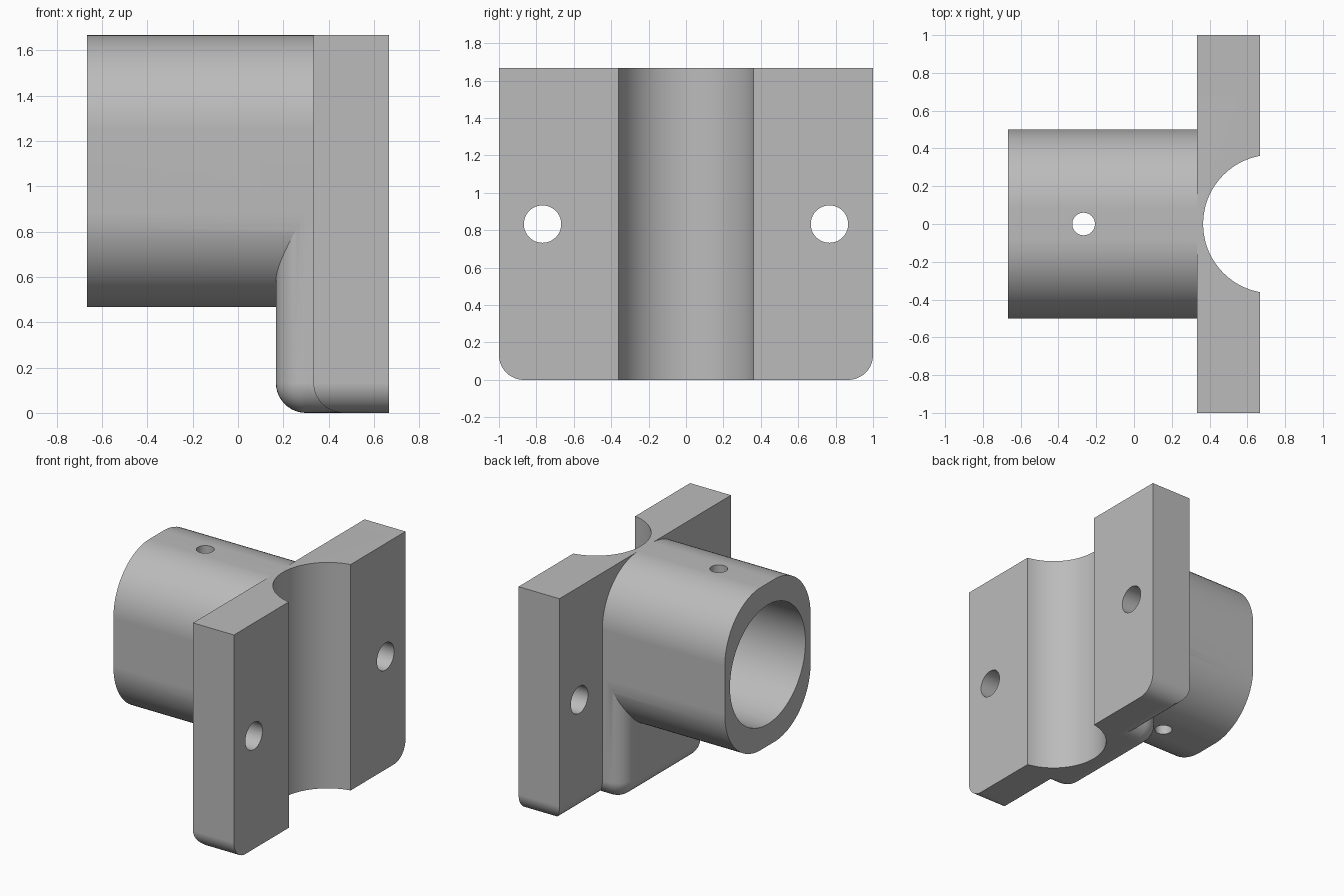
import bpy, bmesh
from math import radians, sin, cos, pi
from mathutils import Vector

if "Cube" in bpy.data.objects:
    bpy.data.objects.remove(bpy.data.objects["Cube"])

grey = bpy.data.materials.new("light grey metal")
grey.use_nodes = True
grey.diffuse_color = (0.5, 0.5, 0.5, 1)
grey.node_tree.nodes["Principled BSDF"].inputs["Base Color"].default_value = (0.5, 0.5, 0.5, 1)

TOP, FILLET = 1.667, 0.133


def finish(name, bm):
    bmesh.ops.recalc_face_normals(bm, faces=bm.faces)
    mesh = bpy.data.meshes.new(name)
    bm.to_mesh(mesh)
    bm.free()
    mesh.materials.append(grey)
    ob = bpy.data.objects.new(name, mesh)
    bpy.context.collection.objects.link(ob)
    return ob


def prism(name, profile, axis, lo, hi):
    """Extrude a closed 2D profile along axis x, y or z."""
    place = {"x": lambda a, b, t: (t, a, b),
             "y": lambda a, b, t: (a, t, b),
             "z": lambda a, b, t: (a, b, t)}[axis]
    bm = bmesh.new()
    face = bm.faces.new([bm.verts.new(place(a, b, lo)) for a, b in profile])
    new = bmesh.ops.extrude_face_region(bm, geom=[face])["geom"]
    shift = Vector(place(0, 0, hi - lo))
    bmesh.ops.translate(bm, vec=shift, verts=[v for v in new if isinstance(v, bmesh.types.BMVert)])
    return finish(name, bm)


def rounded(a0, a1, b0, b1, radii, steps=12):
    """Rectangle with a radius per corner, from lower left counter-clockwise."""
    corners = [(a0, b0, 1, 1), (a1, b0, -1, 1), (a1, b1, -1, -1), (a0, b1, 1, -1)]
    points = []
    for i, ((a, b, sa, sb), r) in enumerate(zip(corners, radii)):
        if r == 0:
            points.append((a, b))
            continue
        for k in range(steps + 1):
            t = pi + (i + k / steps) * pi / 2
            points.append((a + sa * r + r * cos(t), b + sb * r + r * sin(t)))
    return points


def circle(a, b, r, n=64):
    return [(a + r * cos(2 * pi * k / n), b + r * sin(2 * pi * k / n)) for k in range(n)]


def combine(target, other, operation):
    mod = target.modifiers.new("combine", "BOOLEAN")
    mod.operation, mod.solver, mod.object = operation, "EXACT", other
    bpy.context.view_layer.objects.active = target
    bpy.ops.object.modifier_apply(modifier=mod.name)
    bpy.data.objects.remove(other)


# Mounting plate: rounded lower corners and rounded lower back edge
bracket = prism("bracket", rounded(-1, 1, 0, TOP, (FILLET, FILLET, 0, 0)), "x", 0.333, 0.667)
edge = prism("edge_shape", rounded(0.333, 0.9, 0, 2, (FILLET, 0, 0, 0)), "y", -1.2, 1.2)
combine(bracket, edge, "INTERSECT")

# Support block below the socket, with filleted free edges
bm = bmesh.new()
bmesh.ops.create_cube(bm, size=1)
for v in bm.verts:
    v.co = (0.167 if v.co.x < 0 else 0.47, v.co.y, 0 if v.co.z < 0 else 1.067)
free = []
for e in bm.edges:
    a, b = (v.co for v in e.verts)
    at_back = a.x < 0.2 and b.x < 0.2
    at_bottom = a.z == 0 and b.z == 0
    at_front = a.x > 0.2 and b.x > 0.2
    upright = a.z != b.z
    if (at_back and upright) or (at_bottom and not at_front):
        free.append(e)
bmesh.ops.bevel(bm, geom=free, offset=FILLET, offset_type="OFFSET", segments=10,
                profile=0.5, affect="EDGES")
combine(bracket, finish("support_block", bm), "UNION")

# Socket body, flush with the top of the plate
socket = prism("socket", rounded(-0.5, 0.5, 0.467, TOP, [0.42] * 4, 20), "x", -0.667, 0.355)
combine(bracket, socket, "UNION")

# Pipe groove, blind bore, pin hole and bolt holes
cuts = [prism("groove", circle(0.733, 0, 0.367, 96), "z", -0.2, 1.9),
        prism("bore", circle(0, 1.067, 0.44, 96), "x", -0.9, 0.167),
        prism("pin_hole", circle(-0.267, 0, 0.06, 40), "z", 0.2, 1.9)]
for side in (-1, 1):
    cuts.append(prism("bolt_hole", circle(side * 0.767, 0.833, 0.1, 40), "x", 0.2, 0.9))
for cut in cuts:
    combine(bracket, cut, "DIFFERENCE")

# Smooth curved walls, keep the machined edges sharp
bpy.ops.object.select_all(action="DESELECT")
bracket.select_set(True)
bpy.context.view_layer.objects.active = bracket
bpy.ops.object.shade_smooth_by_angle(angle=radians(25))
normals = bracket.modifiers.new("even_normals", "WEIGHTED_NORMAL")
normals.keep_sharp = True
